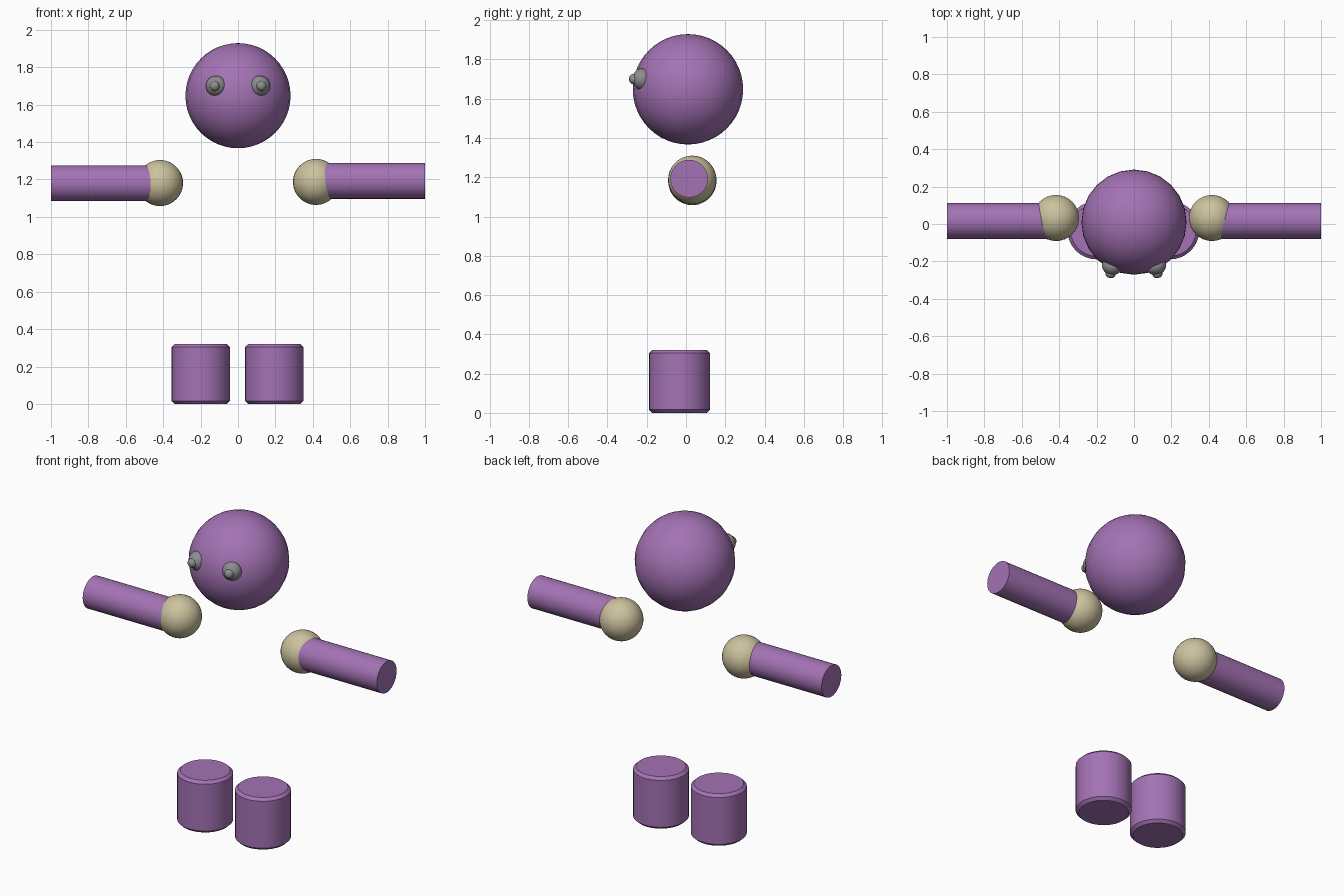
import bpy
import bmesh
import math
from mathutils import Vector, Matrix

cube = bpy.data.objects.get("Cube")
if cube:
    bpy.data.objects.remove(cube, do_unlink=True)


def material(name, rgb):
    mat = bpy.data.materials.new(name)
    mat.use_nodes = True
    color = (*rgb, 1)
    mat.diffuse_color = color
    mat.node_tree.nodes["Principled BSDF"].inputs["Base Color"].default_value = color
    return mat


purple = material("purple", (0.37, 0.17, 0.46))
beige = material("beige", (0.60, 0.54, 0.34))
grey = material("grey", (0.27, 0.27, 0.27))


def finish(name, bm, mat, location, axis=(0, 0, 1)):
    """Turn the mesh so that its z points along the axis, and place it."""
    turn = Vector((0, 0, 1)).rotation_difference(Vector(axis)).to_matrix().to_4x4()
    bmesh.ops.recalc_face_normals(bm, faces=bm.faces)
    bm.transform(Matrix.Translation(location) @ turn)
    mesh = bpy.data.meshes.new(name)
    bm.to_mesh(mesh)
    bm.free()
    mesh.materials.append(mat)
    obj = bpy.data.objects.new(name, mesh)
    bpy.context.collection.objects.link(obj)
    bpy.ops.object.select_all(action="DESELECT")
    obj.select_set(True)
    bpy.context.view_layer.objects.active = obj
    bpy.ops.object.shade_smooth_by_angle(angle=math.radians(35))
    return obj


def ball(name, mat, location, radius, segments):
    bm = bmesh.new()
    bmesh.ops.create_uvsphere(bm, u_segments=segments, v_segments=24, radius=radius)
    return finish(name, bm, mat, location)


def lathe(name, mat, location, profile, axis=(0, 0, 1), steps=32):
    """Spin a (radius, height) profile; it may end in flat caps."""
    bm = bmesh.new()
    verts = [bm.verts.new((r, 0, h)) for r, h in profile]
    edges = [bm.edges.new(pair) for pair in zip(verts, verts[1:])]
    bmesh.ops.spin(bm, geom=verts + edges, cent=(0, 0, 0), axis=(0, 0, 1),
                   angle=math.tau, steps=steps)
    bmesh.ops.remove_doubles(bm, verts=bm.verts, dist=0.0001)
    return finish(name, bm, mat, location, axis)


# Head
ball("head", purple, (0, 0.01, 1.648), 0.281, 24)

# Domed stud with a stepped nub
eye_profile = [(0, -0.05), (0.04, -0.04), (0.055, -0.01), (0.055, 0.008),
               (0.048, 0.024), (0.036, 0.036), (0.027, 0.042), (0.024, 0.054),
               (0.014, 0.063), (0, 0.065)]

for side, s, arm_z, hand_z, leg_x in (("left", 1, 1.193, 1.187, 0.193),
                                      ("right", -1, 1.18, 1.181, -0.2)):
    # Eye
    lathe(side + "_eye", grey, (s * 0.117, -0.225, 1.70), eye_profile,
          axis=(s * 0.2, -1, 0), steps=20)
    # Arm pointing outward, and the round hand at its inner end
    lathe(side + "_arm", purple, (s * 0.45, 0.016, arm_z),
          [(0, 0), (0.096, 0), (0.096, 0.55), (0, 0.55)], axis=(s, 0, 0))
    ball(side + "_hand", beige, (s * 0.417, 0.032, hand_z), 0.123, 32)
    # Short leg with chamfered rims
    lathe(side + "_leg", purple, (leg_x, -0.033, 0),
          [(0, 0), (0.139, 0), (0.156, 0.016), (0.156, 0.304),
           (0.139, 0.32), (0, 0.32)])
